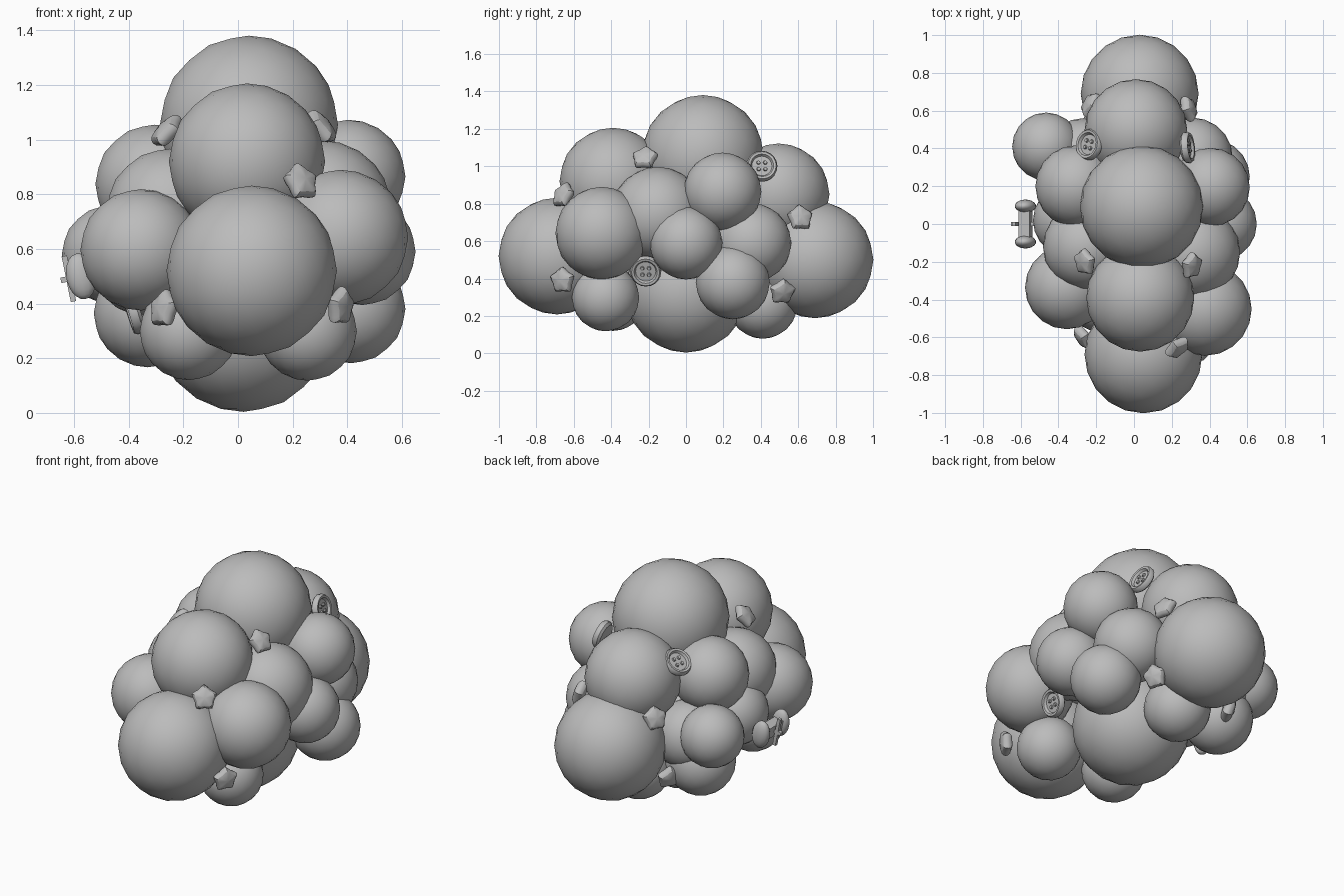
import bpy, bmesh, math
from mathutils import Vector, Matrix

if "Cube" in bpy.data.objects:
    bpy.data.objects.remove(bpy.data.objects["Cube"])

mat = bpy.data.materials.new("soft_grey")
mat.diffuse_color = (0.5, 0.5, 0.5, 1)
mat.use_nodes = True
mat.node_tree.nodes["Principled BSDF"].inputs["Base Color"].default_value = mat.diffuse_color


def finish(bm, name, matrix=None, angle=50):
    bmesh.ops.recalc_face_normals(bm, faces=bm.faces[:])
    me = bpy.data.meshes.new(name)
    bm.to_mesh(me)
    bm.free()
    me.materials.append(mat)
    ob = bpy.data.objects.new(name, me)
    bpy.context.collection.objects.link(ob)
    if matrix:
        ob.matrix_world = matrix
    bpy.ops.object.select_all(action='DESELECT')
    ob.select_set(True)
    bpy.context.view_layer.objects.active = ob
    bpy.ops.object.shade_smooth_by_angle(angle=math.radians(angle))
    return ob


def facing(loc, normal):
    # local z points along the normal, local y stays as upright as possible
    n = Vector(normal).normalized()
    up = (Vector((0, 0, 1)) - n * n.z).normalized()
    m = Matrix((up.cross(n), up, n)).transposed().to_4x4()
    return Matrix.Translation(loc) @ m


def ball(name, x, y, z, r):
    bm = bmesh.new()
    bmesh.ops.create_icosphere(bm, subdivisions=3, radius=r)
    finish(bm, name, Matrix.Translation((x, y, z)))


def star(loc, normal):
    # puffy five-pointed star
    bm = bmesh.new()
    rings = []
    for z, s in ((-0.026, 0.85), (0, 1), (0.026, 0.85)):
        ring = []
        for i in range(10):
            a = math.pi / 2 + i * math.pi / 5
            r = s * (0.095 if i % 2 == 0 else 0.052)
            ring.append(bm.verts.new((r * math.cos(a), r * math.sin(a), z)))
        rings.append(ring)
    for lo, hi in zip(rings, rings[1:]):
        for i in range(10):
            j = (i + 1) % 10
            bm.faces.new((lo[i], lo[j], hi[j], hi[i]))
    for ring, z in ((rings[0], -0.038), (rings[2], 0.038)):
        tip = bm.verts.new((0, 0, z))
        for i in range(10):
            bm.faces.new((ring[i], ring[(i + 1) % 10], tip))
    ob = finish(bm, "star", facing(loc, normal))
    sub = ob.modifiers.new("rounding", 'SUBSURF')
    sub.levels = sub.render_levels = 1


def button(loc, normal):
    # lathed rim and dished centre
    profile = [(0, -0.02), (0.07, -0.02), (0.083, -0.008), (0.083, 0.012),
               (0.075, 0.024), (0.062, 0.022), (0.054, 0.008), (0, 0.008)]
    n = 20
    bm = bmesh.new()
    rings = [[bm.verts.new((r * math.cos(k * math.tau / n),
                            r * math.sin(k * math.tau / n), z)) for k in range(n)]
             for r, z in profile[1:-1]]
    for lo, hi in zip(rings, rings[1:]):
        for i in range(n):
            j = (i + 1) % n
            bm.faces.new((lo[i], lo[j], hi[j], hi[i]))
    bm.faces.new(rings[0])
    bm.faces.new(rings[-1])
    # four raised thread eyelets
    for sx in (-1, 1):
        for sy in (-1, 1):
            bmesh.ops.create_cone(bm, cap_ends=True, segments=8, radius1=0.012, radius2=0.009,
                                  depth=0.012,
                                  matrix=Matrix.Translation((sx * 0.018, sy * 0.018, 0.012)))
    finish(bm, "button", facing(loc, normal), 40)


# large balls along the middle
for name, x, y, z, r in (
        ("front_ball", 0.05, -0.69, 0.52, 0.312),
        ("back_ball", 0.03, 0.69, 0.50, 0.312),
        ("top_ball", 0.04, 0.09, 1.055, 0.326),
        ("upper_front_ball", 0.033, -0.39, 0.92, 0.286),
        ("upper_back_ball", 0.01, 0.495, 0.85, 0.272),
        ("bottom_ball", 0.02, 0.0, 0.332, 0.328),
        ("lower_back_ball", 0.03, 0.41, 0.265, 0.187)):
    ball(name, x, y, z, r)

# right flank
for x, y, z, r in (
        (0.375, -0.45, 0.642, 0.248), (0.405, 0.195, 0.865, 0.208),
        (0.455, 0.0, 0.59, 0.195), (0.415, 0.25, 0.38, 0.198),
        (0.31, -0.15, 0.745, 0.252), (0.31, 0.35, 0.59, 0.213),
        (0.255, -0.43, 0.298, 0.18)):
    ball("right_ball", x, y, z, r)

# left flank
for x, y, z, r in (
        (-0.355, -0.335, 0.597, 0.222), (-0.305, 0.20, 0.838, 0.217),
        (-0.465, 0.41, 0.58, 0.18), (-0.34, 0.02, 0.55, 0.195),
        (-0.25, -0.12, 0.735, 0.232), (-0.33, 0.33, 0.365, 0.198),
        (-0.27, 0.36, 0.52, 0.20), (-0.18, -0.39, 0.30, 0.18)):
    ball("left_ball", x, y, z, r)

# stars tucked between the balls
for loc, normal in (
        ((0.305, -0.22, 1.045), (0.75, -0.2, 0.6)),
        ((-0.26, -0.2, 1.03), (-0.7, -0.2, 0.65)),
        ((0.23, -0.655, 0.845), (0.55, -0.7, 0.4)),
        ((0.375, -0.66, 0.39), (0.85, -0.5, -0.1)),
        ((-0.27, -0.6, 0.38), (-0.8, -0.55, 0.2)),
        ((0.29, 0.61, 0.725), (0.9, 0.3, 0.3)),
        ((-0.23, 0.63, 0.71), (-0.8, 0.45, 0.35)),
        ((0.28, 0.515, 0.33), (0.85, 0.3, -0.4)),
        ((-0.25, 0.52, 0.315), (-0.8, 0.45, -0.3))):
    star(loc, normal)

# buttons
for loc, normal in (
        ((0.40, -0.215, 0.44), (0.95, -0.05, -0.3)),
        ((0.28, 0.405, 1.0), (0.95, 0.1, 0.25)),
        ((-0.235, 0.42, 0.975), (-0.65, 0.15, 0.75)),
        ((-0.38, -0.2, 0.37), (-0.95, -0.05, -0.3))):
    button(loc, normal)

# toggle on the left: two rounded lobes, a bridge and a thin cross
bm = bmesh.new()
for s in (-1, 1):
    bmesh.ops.create_uvsphere(bm, u_segments=14, v_segments=10, radius=1,
                              matrix=Matrix.Translation((0, s * 0.095, 0))
                              @ Matrix.Diagonal((0.055, 0.035, 0.085, 1)))
for size, off in (((0.06, 0.18, 0.07), 0), ((0.14, 0.02, 0.02), -0.005),
                  ((0.02, 0.02, 0.17), -0.045)):
    bmesh.ops.create_cube(bm, size=1, matrix=Matrix.Translation((off, 0, 0))
                          @ Matrix.Diagonal((*size, 1)))
finish(bm, "toggle", Matrix.Translation((-0.575, 0, 0.50)) @ Matrix.Rotation(-0.2, 4, 'Y'), 40)
